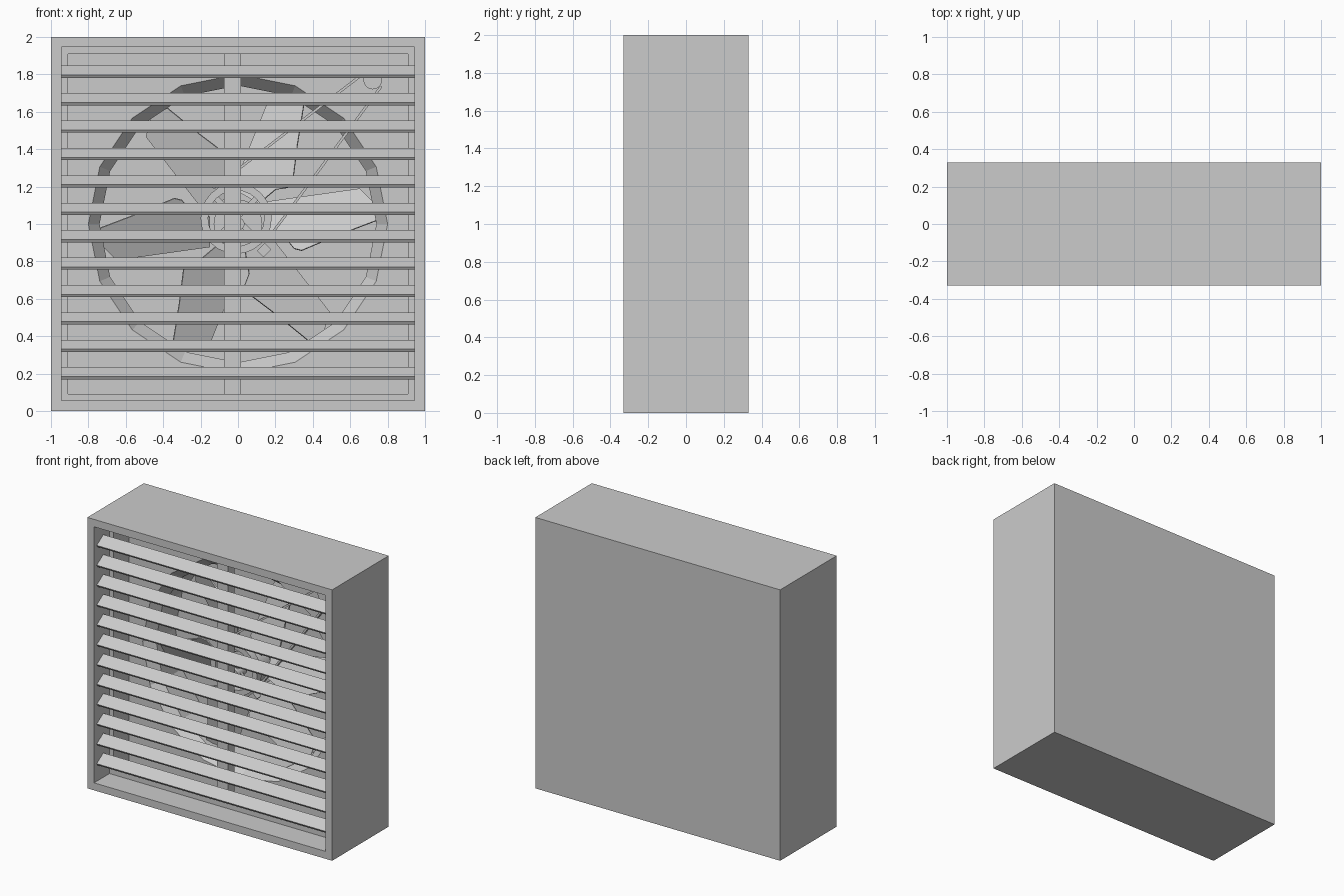
import bpy, bmesh, math
from mathutils import Matrix, Vector

if "Cube" in bpy.data.objects:
    bpy.data.objects.remove(bpy.data.objects["Cube"])

grey = bpy.data.materials.new("light grey metal")
grey.diffuse_color = (0.6, 0.6, 0.6, 1)
grey.use_nodes = True
grey.node_tree.nodes["Principled BSDF"].inputs["Base Color"].default_value = grey.diffuse_color
CZ = 1.0            # height of the fan axis


def make(name, bm, smooth=False):
    bmesh.ops.recalc_face_normals(bm, faces=bm.faces)
    me = bpy.data.meshes.new(name)
    bm.to_mesh(me)
    bm.free()
    me.materials.append(grey)
    ob = bpy.data.objects.new(name, me)
    bpy.context.collection.objects.link(ob)
    if smooth:
        bpy.context.view_layer.objects.active = ob
        ob.select_set(True)
        bpy.ops.object.shade_smooth_by_angle(angle=math.radians(35))
        ob.select_set(False)
    return ob


def loft(name, loops, smooth=False, cap_first=False, closed=False):
    """Skin a list of equal-length point loops."""
    bm = bmesh.new()
    rings = [[bm.verts.new(p) for p in lp] for lp in loops]
    n = len(rings[0])
    pairs = list(zip(rings, rings[1:]))
    if closed:
        pairs.append((rings[-1], rings[0]))
    for a, b in pairs:
        for i in range(n):
            j = (i + 1) % n
            bm.faces.new((a[i], a[j], b[j], b[i]))
    if cap_first:
        bm.faces.new(rings[0])
    return make(name, bm, smooth)


def square(h, y):
    return [(sx * h, y, CZ + sz * h) for sx, sz in ((-1, -1), (1, -1), (1, 1), (-1, 1))]


def circle(r, y, n=16, cx=0.0, cz=CZ):
    return [(cx + r * math.cos(2 * math.pi * i / n), y, cz + r * math.sin(2 * math.pi * i / n))
            for i in range(n)]


def extrude_xz(name, pts, y0, y1):
    bm = bmesh.new()
    f = bm.faces.new([bm.verts.new((x, y0, z)) for x, z in pts])
    ext = bmesh.ops.extrude_face_region(bm, geom=[f])
    vs = [v for v in ext["geom"] if isinstance(v, bmesh.types.BMVert)]
    bmesh.ops.translate(bm, verts=vs, vec=(0, y1 - y0, 0))
    return make(name, bm)


def box(name, size, loc, rot=Matrix()):
    bm = bmesh.new()
    bmesh.ops.create_cube(bm, size=1, matrix=Matrix.Translation(loc) @ rot @ Matrix.Diagonal((*size, 1)))
    return make(name, bm)


# Closed-back housing with a stepped front opening
loft("housing", [square(1, .33), square(1, -.33), square(.945, -.33), square(.945, -.15),
                 square(.91, -.15), square(.91, .03)], cap_first=True)

# Fan panel: square sheet with a tapered round throat
edge = []
for x, y, z in circle(1, .03):
    k = .91 / max(abs(x), abs(z - CZ))
    edge.append((x * k, y, CZ + (z - CZ) * k))
loft("fan_panel", [edge, circle(.8, .03), circle(.74, .10), circle(.74, .325)])

# Tilted louvre slats
tilt = Matrix.Rotation(math.radians(33), 4, 'X')
for i in range(12):
    box("slat_%02d" % (i + 1), (1.89, .092, .018), (0, -.255, .202 + i * .1465), tilt)

# Central support post
box("support_post", (.09, .08, 1.82), (-.03, -.10, CZ))

# Six pitched fan blades
outline = [(.15, .12), (.40, .155), (.65, .19), (.72, .12), (.74, .02), (.53, -.06),
           (.34, -.14), (.30, -.13), (.26, -.08), (.15, -.04)]
for i in range(6):
    bm = bmesh.new()
    verts = [bm.verts.new((u, .13 + .45 * v, w)) for u, v, w in ((u, v, v) for u, v in outline)]
    bm.faces.new(verts)
    turn = Matrix.Translation((0, 0, CZ)) @ Matrix.Rotation(math.radians(60 * i), 4, 'Y')
    bmesh.ops.transform(bm, matrix=turn, verts=bm.verts)
    bmesh.ops.triangulate(bm, faces=bm.faces)
    blade = make("fan_blade_%d" % (i + 1), bm)
    blade.modifiers.new("thickness", 'SOLIDIFY').thickness = .01

# Hub, shaft and belt pulley
loft("fan_hub", [circle(.13, .05, 24), circle(.13, .20, 24), circle(.03, .20, 24),
                 circle(.03, .05, 24)], True, closed=True)
loft("shaft", [circle(.035, -.05), circle(.035, .32)], True, cap_first=True)
PX, PZ = -.01, 1.03
loft("fan_pulley", [circle(r, y, 24, PX, PZ) for r, y in
                    ((.19, -.035), (.19, .02), (.15, .02), (.15, -.035))], True, closed=True)
for i in range(4):
    a = math.radians(45 + 90 * i)
    box("pulley_spoke_%d" % (i + 1), (.15, .02, .03),
        (PX + .085 * math.cos(a), -.008, PZ + .085 * math.sin(a)), Matrix.Rotation(-a, 4, 'Y'))

# Motor pulley in the upper corner
MX, MZ = .72, 1.77
loft("motor_pulley", [circle(.05, -.03, 16, MX, MZ), circle(.05, .03, 16, MX, MZ)], True, cap_first=True)

# Two straight belt runs, tangent to both pulleys
d = Vector((MX - PX, MZ - PZ))
base = math.atan2(d.y, d.x)
off = math.acos((.195 - .05) / d.length)
for side, s in (("upper", 1), ("lower", -1)):
    n = Vector((math.cos(base + s * off), math.sin(base + s * off)))
    a, b = Vector((PX, PZ)) + n * .195, Vector((MX, MZ)) + n * .05
    t = n * .014
    extrude_xz("belt_" + side, [a, b, b + t, a + t], -.025, .01)

# Small bearing block beside the pulley
box("bearing_block", (.06, .05, .05), (.14, -.01, .86), Matrix.Rotation(math.radians(-45), 4, 'Y'))
